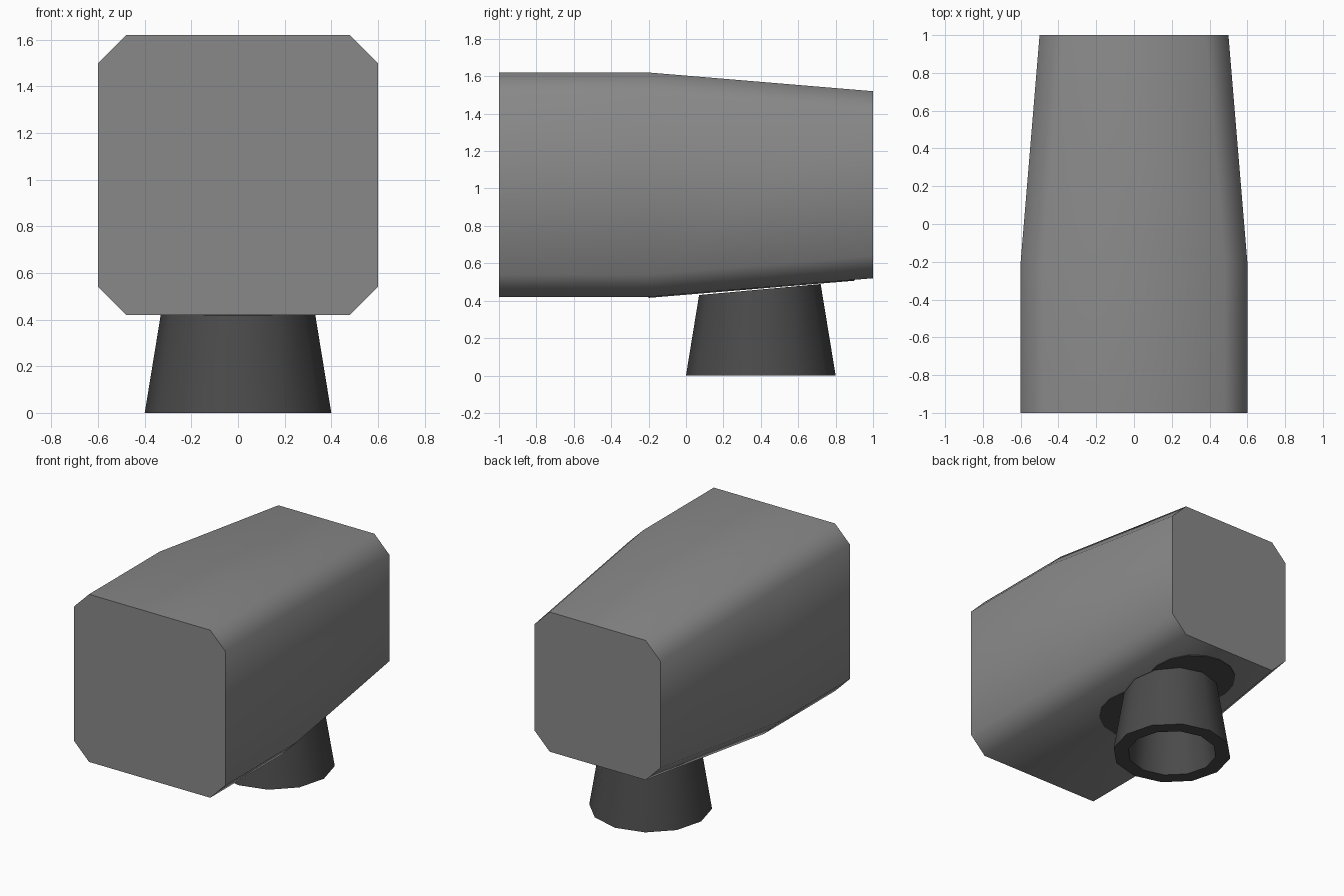
import bpy, bmesh, math

if "Cube" in bpy.data.objects:
    bpy.data.objects.remove(bpy.data.objects["Cube"])


def material(name, value):
    m = bpy.data.materials.new(name)
    m.diffuse_color = (value, value, value, 1)
    m.use_nodes = True
    m.node_tree.nodes["Principled BSDF"].inputs["Base Color"].default_value = m.diffuse_color
    return m


grey = material("mid grey", 0.25)
dark = material("dark grey", 0.07)


def loft(name, rings, mat, caps=True, closed=False):
    """Bridge successive rings of points into one smooth-sided object."""
    bm = bmesh.new()
    loops = [[bm.verts.new(p) for p in ring] for ring in rings]
    pairs = list(zip(loops, loops[1:]))
    if closed:
        pairs.append((loops[-1], loops[0]))
    for a, b in pairs:
        n = len(a)
        for i in range(n):
            j = (i + 1) % n
            bm.faces.new((a[i], a[j], b[j], b[i]))
    if caps:
        bm.faces.new(loops[0])
        bm.faces.new(loops[-1])
    bmesh.ops.recalc_face_normals(bm, faces=bm.faces)
    mesh = bpy.data.meshes.new(name)
    bm.to_mesh(mesh)
    bm.free()
    mesh.materials.append(mat)
    ob = bpy.data.objects.new(name, mesh)
    bpy.context.collection.objects.link(ob)
    bpy.ops.object.select_all(action='DESELECT')
    ob.select_set(True)
    bpy.context.view_layer.objects.active = ob
    bpy.ops.object.shade_smooth_by_angle(angle=math.radians(55))
    return ob


def octagon(y, half, cut=0.12, zc=1.02):
    k = half - cut
    pts = [(half, -k), (half, k), (k, half), (-k, half),
           (-half, k), (-half, -k), (-k, -half), (k, -half)]
    return [(x, y, zc + z) for x, z in pts]


def circle(r, yc, height, n=12):
    """Circle whose height is a function of y."""
    ring = []
    for i in range(n):
        a = 2 * math.pi * i / n
        y = yc + r * math.sin(a)
        ring.append((r * math.cos(a), y, height(y)))
    return ring


# Body: chamfered box that tapers to the back
loft("body", [octagon(-1, 0.6), octagon(-0.2, 0.6), octagon(1, 0.5)], grey)

# Neck: hollow tapered tube with a slanted top
floor = lambda y: 0.0
slant = lambda y: 0.424 + 0.09 * y
loft("neck", [circle(0.4, 0.4, floor), circle(0.325, 0.395, slant),
              circle(0.24, 0.395, slant), circle(0.3, 0.4, floor)],
     dark, caps=False, closed=True)

# Dark round plates on the underside, in front of and behind the neck
for name, yc in (("front_plate", 0.10), ("rear_plate", 0.60)):
    under = lambda y, d: 0.42 + max(0, y + 0.2) * 0.1 / 1.2 - d
    loft(name, [circle(0.30, yc, lambda y: under(y, 0.005), 16),
                circle(0.30, yc, lambda y: under(y, -0.001), 16)], dark)
